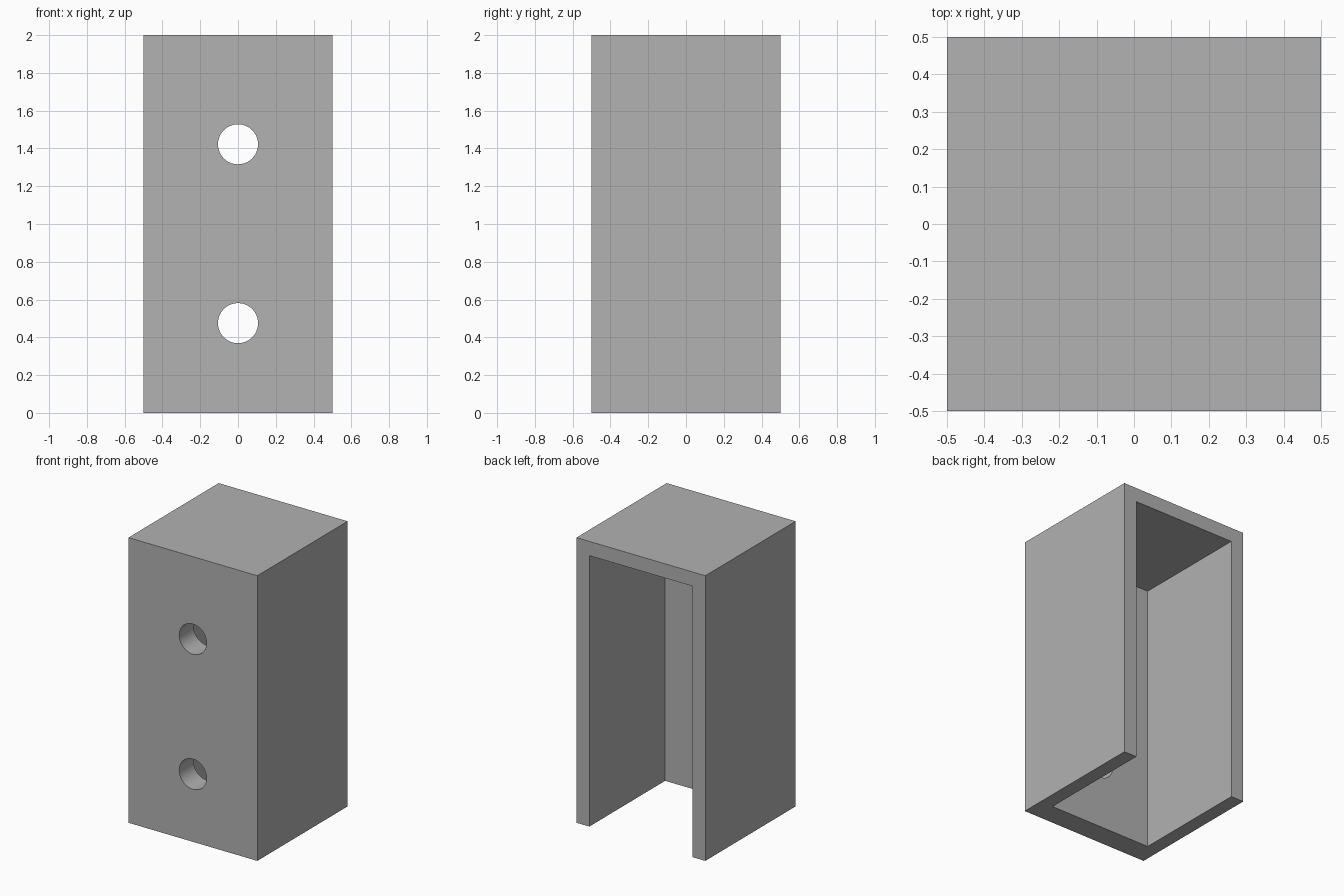
import bpy
import math

WIDTH, DEPTH, HEIGHT = 1.0, 1.0, 2.0
WALL, FRONT_WALL = 0.1, 0.16
HOLE_RADIUS = 0.106
HOLE_HEIGHTS = (0.475, 1.422)

default = bpy.data.objects.get("Cube")
if default:
    bpy.data.objects.remove(default, do_unlink=True)

grey = bpy.data.materials.new("light grey")
grey.use_nodes = True
grey.diffuse_color = (0.445, 0.445, 0.445, 1)
grey.node_tree.nodes["Principled BSDF"].inputs["Base Color"].default_value = grey.diffuse_color


def box(name, low, high):
    """Box spanning two opposite corners."""
    centre = [(a + b) / 2 for a, b in zip(low, high)]
    bpy.ops.mesh.primitive_cube_add(size=1, location=centre)
    obj = bpy.context.object
    obj.name = name
    obj.scale = [b - a for a, b in zip(low, high)]
    bpy.ops.object.transform_apply(location=True, rotation=False, scale=True)
    obj.data.materials.append(grey)
    return obj


def cut(target, cutter):
    """Subtract the cutter from the target, then remove the cutter."""
    cutter.hide_render = True
    mod = target.modifiers.new("cut", "BOOLEAN")
    mod.operation = "DIFFERENCE"
    mod.solver = "EXACT"
    mod.object = cutter
    bpy.context.view_layer.objects.active = target
    bpy.ops.object.modifier_apply(modifier=mod.name)
    bpy.data.objects.remove(cutter, do_unlink=True)


# Outer block
cover = box("cover_shell", (-WIDTH / 2, -DEPTH / 2, 0), (WIDTH / 2, DEPTH / 2, HEIGHT))

# Hollow, open at the back and the bottom
inner_x = WIDTH / 2 - WALL
cut(cover, box("hollow_cutter", (-inner_x, -DEPTH / 2 + FRONT_WALL, -1),
               (inner_x, DEPTH, HEIGHT - WALL)))

# Two round screw holes through the front wall
for z in HOLE_HEIGHTS:
    bpy.ops.mesh.primitive_cylinder_add(
        vertices=64, radius=HOLE_RADIUS, depth=0.5,
        location=(0, -DEPTH / 2, z), rotation=(math.pi / 2, 0, 0))
    hole = bpy.context.object
    hole.name = "hole_cutter"
    hole.data.materials.append(grey)
    cut(cover, hole)

# Smooth hole walls, sharp edges elsewhere
bpy.ops.object.select_all(action="DESELECT")
cover.select_set(True)
bpy.context.view_layer.objects.active = cover
bpy.ops.object.shade_smooth_by_angle(angle=math.radians(30))
